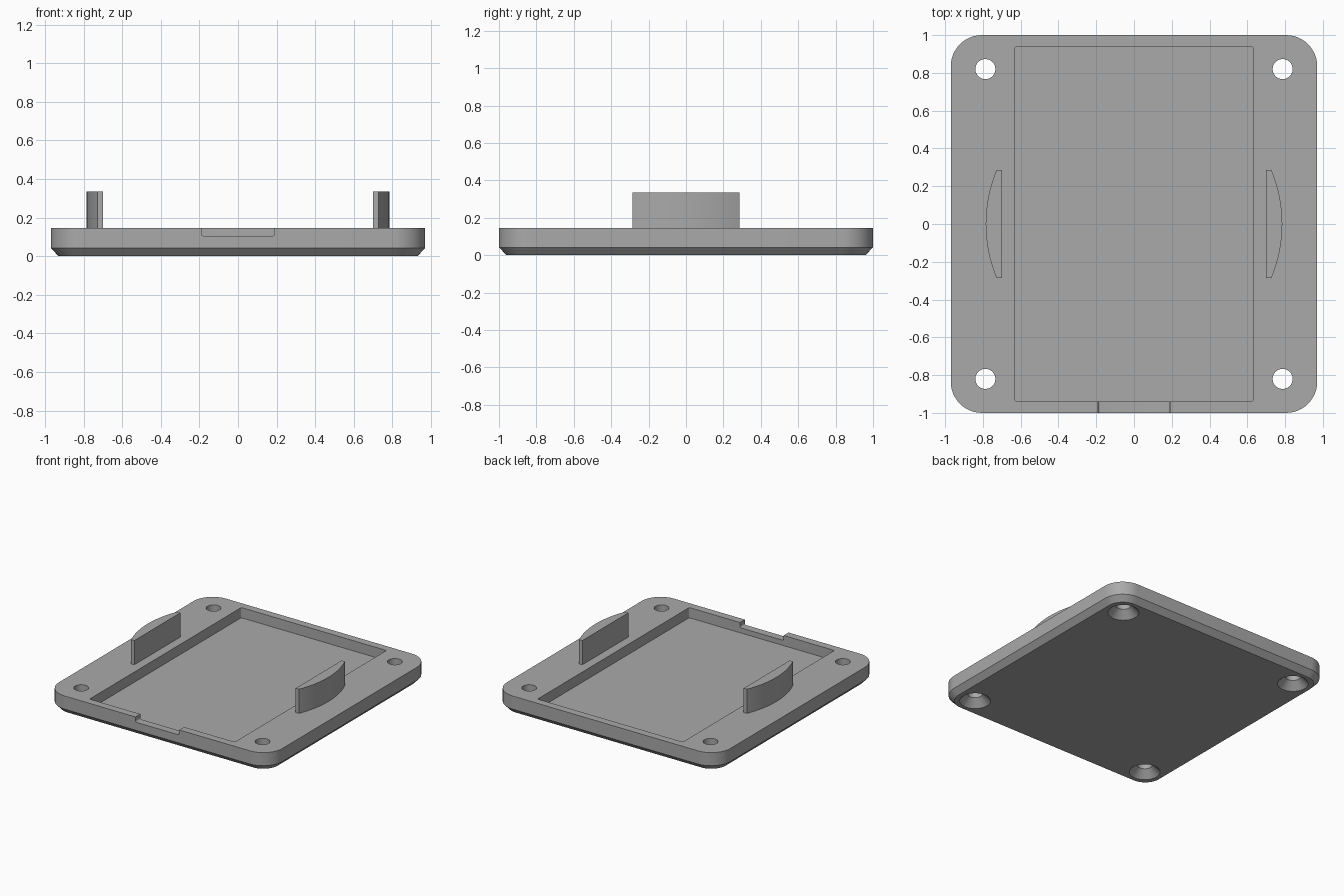
import bpy, bmesh
from math import sin, cos, pi, radians, asin, hypot

if "Cube" in bpy.data.objects:
    bpy.data.objects.remove(bpy.data.objects["Cube"])

grey = bpy.data.materials.new("matte grey")
grey.use_nodes = True
grey.diffuse_color = (0.4, 0.4, 0.4, 1)
grey.node_tree.nodes["Principled BSDF"].inputs["Base Color"].default_value = (0.4, 0.4, 0.4, 1)

TOP = 0.145
FLOOR = 0.065


def rounded_rect(hx, hy, r, steps=12):
    """Counter-clockwise outline of a rectangle with rounded corners."""
    pts = []
    for q, (sx, sy) in enumerate([(1, 1), (-1, 1), (-1, -1), (1, -1)]):
        for i in range(steps + 1):
            a = (q + i / steps) * pi / 2
            pts.append((sx * (hx - r) + r * cos(a), sy * (hy - r) + r * sin(a)))
    return pts


def circle(cx, cy, r, n=40):
    return [(cx + r * cos(2 * pi * i / n), cy + r * sin(2 * pi * i / n)) for i in range(n)]


def loft(name, layers):
    """Closed solid through a stack of (outline, z) layers."""
    bm = bmesh.new()
    rings = [[bm.verts.new((x, y, z)) for x, y in pts] for pts, z in layers]
    n = len(rings[0])
    bm.faces.new(rings[0][::-1])
    bm.faces.new(rings[-1])
    for a, b in zip(rings, rings[1:]):
        for i in range(n):
            j = (i + 1) % n
            bm.faces.new((a[i], a[j], b[j], b[i]))
    bmesh.ops.recalc_face_normals(bm, faces=bm.faces)
    me = bpy.data.meshes.new(name)
    bm.to_mesh(me)
    bm.free()
    me.materials.append(grey)
    ob = bpy.data.objects.new(name, me)
    bpy.context.collection.objects.link(ob)
    return ob


def activate(ob):
    bpy.ops.object.select_all(action='DESELECT')
    ob.select_set(True)
    bpy.context.view_layer.objects.active = ob


def cut(ob, cutter):
    cutter.hide_render = True
    mod = ob.modifiers.new("cut", 'BOOLEAN')
    mod.operation = 'DIFFERENCE'
    mod.solver = 'EXACT'
    mod.object = cutter
    activate(ob)
    bpy.ops.object.modifier_apply(modifier=mod.name)
    bpy.data.objects.remove(cutter)


# Base plate with rounded corners and a chamfered underside
plate = loft("base_plate", [
    (rounded_rect(0.93, 0.96, 0.125), 0),
    (rounded_rect(0.97, 1.0, 0.165), 0.042),
    (rounded_rect(0.97, 1.0, 0.165), TOP),
])

# Shallow rectangular pocket
pocket = rounded_rect(0.63, 0.94, 0.01, 4)
cut(plate, loft("pocket_cutter", [(pocket, FLOOR), (pocket, 0.3)]))

# Notch through the front rim, its lower corners slightly rounded
notch = loft("notch_cutter", [(rounded_rect(0.19, 0.1, 0.012, 4), 0), (rounded_rect(0.19, 0.1, 0.012, 4), 0.17)])
for v in notch.data.vertices:
    x, y, z = v.co
    v.co = (x, z - 1.1, y + 0.205)
notch.data.flip_normals()
cut(plate, notch)

# Countersunk screw holes
for sx in (-1, 1):
    for sy in (-1, 1):
        layers = [(0.12, -0.01), (0.053, 0.057), (0.053, 0.3)]
        cut(plate, loft("screw_hole_cutter",
                        [(circle(sx * 0.787, sy * 0.82, r), z) for r, z in layers]))

# Upright tabs: flat inside, bowed outside
half, edge, bulge = 0.285, 0.728, 0.057
radius = (half ** 2 + bulge ** 2) / (2 * bulge)
span = asin(half / radius)
centre = edge + bulge - radius
for side, name in ((1, "left_tab"), (-1, "right_tab")):
    arc = [span * (i / 8 - 1) for i in range(17)]
    outline = [(0.70, half), (0.70, -half)]
    outline += [(centre + radius * cos(a), radius * sin(a)) for a in arc]
    outline = [(side * x, y) for x, y in outline]
    tab = loft(name, [(outline, TOP), (outline, 0.335)])
    activate(tab)
    bpy.ops.object.shade_smooth_by_angle(angle=radians(25))

activate(plate)
bpy.ops.object.shade_smooth_by_angle(angle=radians(25))
